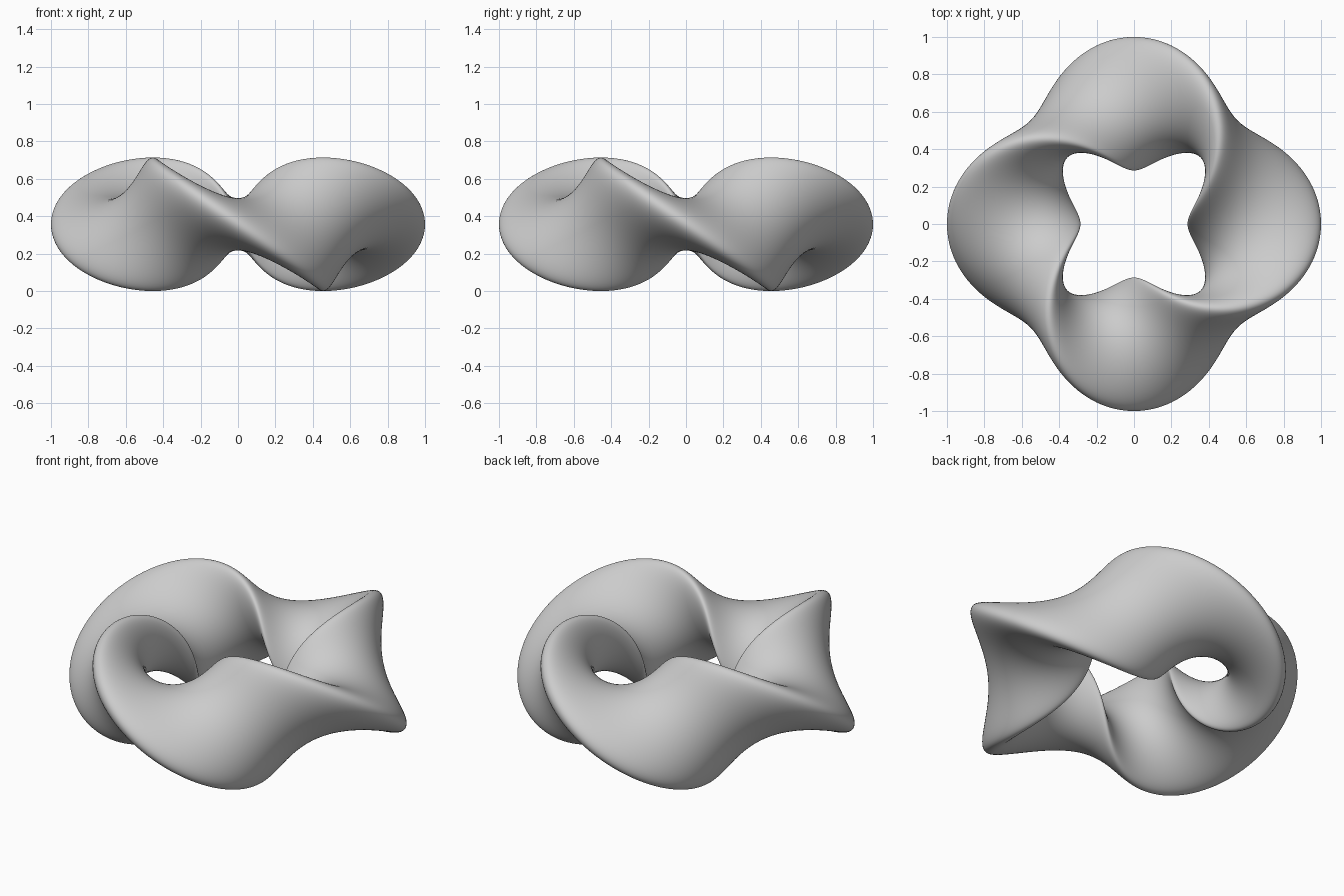
import bpy
import bmesh
from math import sin, cos, tau

cube = bpy.data.objects.get("Cube")
if cube:
    bpy.data.objects.remove(cube, do_unlink=True)

RING_RADIUS = 0.643      # centre line of the ring
LONG, SHORT = 0.357, 0.14  # half axes of the oval section
TURNS = 2                # full twists of the section around the ring
STEPS, SIDES = 240, 72

# Plain grey material
grey = bpy.data.materials.new("grey")
grey.use_nodes = True
colour = (0.6, 0.6, 0.6, 1)
grey.diffuse_color = colour
grey.node_tree.nodes["Principled BSDF"].inputs["Base Color"].default_value = colour


def section(bm, angle):
    """One oval loop, tilted according to its place on the ring."""
    tilt = -TURNS * angle
    loop = []
    for i in range(SIDES):
        t = tau * i / SIDES
        u, v = LONG * cos(t), SHORT * sin(t)
        r = RING_RADIUS + u * cos(tilt) - v * sin(tilt)
        z = LONG + u * sin(tilt) + v * cos(tilt)
        loop.append(bm.verts.new((r * cos(angle), r * sin(angle), z)))
    return loop


# Twisted ring: sweep the oval around the circle and bridge the loops
bm = bmesh.new()
loops = [section(bm, tau * s / STEPS) for s in range(STEPS)]
for s, a in enumerate(loops):
    b = loops[(s + 1) % STEPS]
    for i in range(SIDES):
        j = (i + 1) % SIDES
        bm.faces.new((a[i], b[i], b[j], a[j])).smooth = True
bmesh.ops.recalc_face_normals(bm, faces=bm.faces)

mesh = bpy.data.meshes.new("twisted_ring")
bm.to_mesh(mesh)
bm.free()
mesh.materials.append(grey)
ring = bpy.data.objects.new("twisted_ring", mesh)
bpy.context.collection.objects.link(ring)
